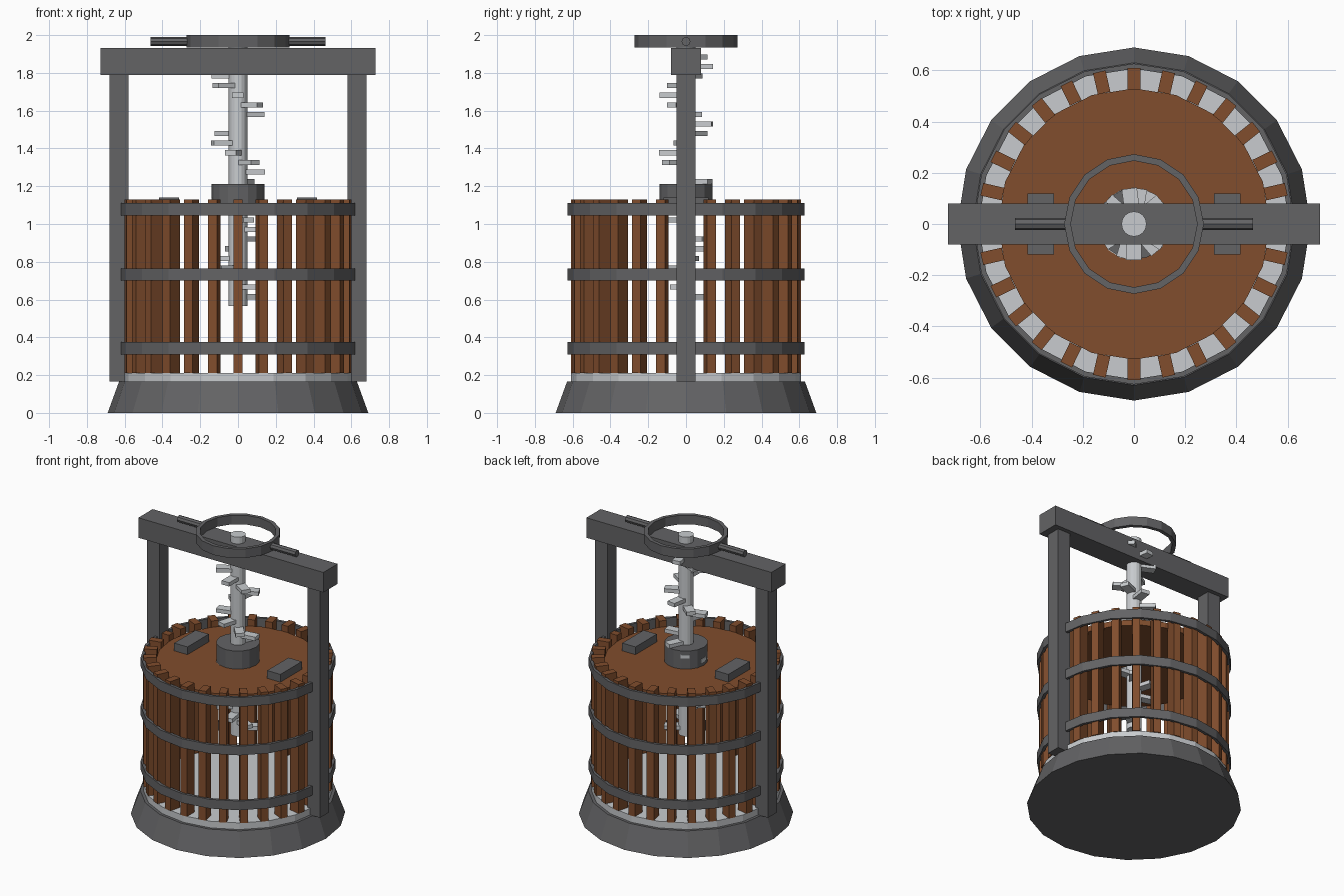
import bpy
import bmesh
from math import cos, sin, pi, tau
from mathutils import Matrix, Vector

cube = bpy.data.objects.get("Cube")
if cube:
    bpy.data.objects.remove(cube, do_unlink=True)


def material(name, color):
    mat = bpy.data.materials.new(name)
    mat.use_nodes = True
    mat.diffuse_color = (*color, 1)
    mat.node_tree.nodes["Principled BSDF"].inputs["Base Color"].default_value = (*color, 1)
    return mat


IRON = material("dark iron", (0.125, 0.125, 0.13))
STEEL = material("pale steel", (0.58, 0.60, 0.62))
WOOD = material("brown wood", (0.22, 0.075, 0.026))


def finish(name, bm, mat):
    bmesh.ops.recalc_face_normals(bm, faces=bm.faces)
    mesh = bpy.data.meshes.new(name)
    bm.to_mesh(mesh)
    bm.free()
    mesh.materials.append(mat)
    obj = bpy.data.objects.new(name, mesh)
    bpy.context.collection.objects.link(obj)
    return obj


def add_box(bm, low, high, turn=0.0):
    """Box between two corners, then turned about the vertical axis."""
    low, high = Vector(low), Vector(high)
    place = (Matrix.Rotation(turn, 4, "Z") @ Matrix.Translation((low + high) / 2)
             @ Matrix.Diagonal((*(high - low), 1)))
    bmesh.ops.create_cube(bm, size=1, matrix=place)


def box(name, low, high, mat):
    bm = bmesh.new()
    add_box(bm, low, high)
    return finish(name, bm, mat)


def drum(name, sides, r_low, r_high, z_low, z_high, mat):
    """Capped cylinder or cone frustum."""
    bm = bmesh.new()
    bmesh.ops.create_cone(bm, cap_ends=True, segments=sides, radius1=r_low,
                          radius2=r_high, depth=z_high - z_low,
                          matrix=Matrix.Translation((0, 0, (z_low + z_high) / 2)))
    return finish(name, bm, mat)


def band(name, sides, r_in, r_out, z_low, z_high, mat):
    """Flat-sided ring with a rectangular section."""
    bm = bmesh.new()
    section = [(r_in, z_low), (r_out, z_low), (r_out, z_high), (r_in, z_high)]
    loops = []
    for i in range(sides):
        a = tau * i / sides
        loops.append([bm.verts.new((r * cos(a), r * sin(a), z)) for r, z in section])
    for i, loop in enumerate(loops):
        after = loops[(i + 1) % sides]
        for j in range(4):
            k = (j + 1) % 4
            bm.faces.new((loop[j], after[j], after[k], loop[k]))
    return finish(name, bm, mat)


# Base and tray
drum("base", 20, 0.69, 0.63, 0, 0.165, IRON)
drum("tray", 20, 0.61, 0.61, 0.165, 0.212, STEEL)

# Slatted basket
STAVES = 28
bm = bmesh.new()
for i in range(STAVES):
    add_box(bm, (0.525, -0.025, 0.212), (0.61, 0.025, 1.13), pi / 2 + tau * i / STAVES)
finish("basket_staves", bm, WOOD)
for name, z in (("lower_hoop", 0.31), ("middle_hoop", 0.70), ("upper_hoop", 1.045)):
    band(name, 20, 0.607, 0.627, z, z + 0.065, IRON)

# Pressing plate with its blocks and hub
drum("press_plate", 20, 0.53, 0.53, 1.045, 1.085, WOOD)
drum("press_hub", 16, 0.14, 0.14, 1.085, 1.213, IRON)
for side, x in (("left", 0.365), ("right", -0.365)):
    box(side + "_press_block", (x - 0.052, -0.12, 1.085), (x + 0.052, 0.12, 1.14), IRON)

# Frame
for side, x in (("left", 0.63), ("right", -0.63)):
    box(side + "_post", (x - 0.05, -0.05, 0.165), (x + 0.05, 0.05, 1.79), IRON)
box("cross_beam", (-0.727, -0.08, 1.79), (0.727, 0.08, 1.932), IRON)

# Screw with stepped thread: one radian of turn per step
drum("screw_rod", 16, 0.049, 0.049, 0.565, 1.98, STEEL)
bm = bmesh.new()
for i in range(26):
    z = 1.885 - 0.0508 * i
    add_box(bm, (0.03, -0.03, z - 0.0135), (0.14, 0.03, z + 0.0135), i - 5.58)
finish("screw_thread", bm, STEEL)

# Hand wheel and its handles
band("hand_wheel", 16, 0.247, 0.273, 1.935, 2.0, IRON)
for side, x in (("left", 0.362), ("right", -0.362)):
    bm = bmesh.new()
    bmesh.ops.create_cone(bm, cap_ends=True, segments=8, radius1=0.024, radius2=0.024,
                          depth=0.205, matrix=Matrix.Translation((x, 0, 1.966))
                          @ Matrix.Rotation(pi / 2, 4, "Y"))
    finish(side + "_handle", bm, IRON)
